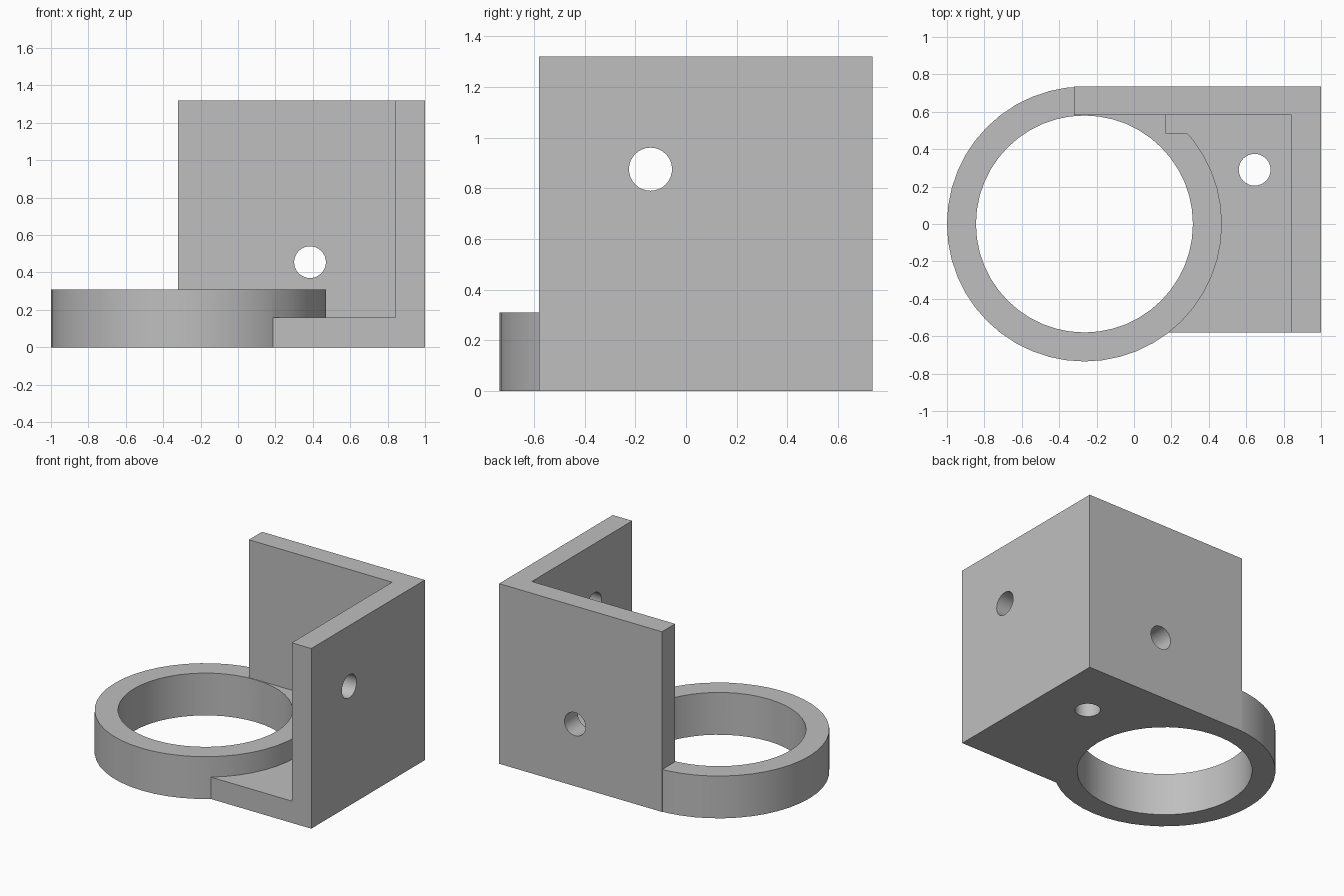
import bpy, bmesh, math
from mathutils import Matrix, Vector

default = bpy.data.objects.get("Cube")
if default:
    bpy.data.objects.remove(default, do_unlink=True)

# Single grey finish
grey = bpy.data.materials.new("plain grey")
grey.use_nodes = True
colour = (0.52, 0.52, 0.52, 1)
grey.diffuse_color = colour
grey.node_tree.nodes["Principled BSDF"].inputs["Base Color"].default_value = colour


def finish(bm, name):
    mesh = bpy.data.meshes.new(name)
    bmesh.ops.recalc_face_normals(bm, faces=bm.faces)
    bm.to_mesh(mesh)
    bm.free()
    mesh.materials.append(grey)
    obj = bpy.data.objects.new(name, mesh)
    bpy.context.collection.objects.link(obj)
    return obj


def prism(name, outline, z0, z1):
    bm = bmesh.new()
    face = bm.faces.new([bm.verts.new((x, y, z0)) for x, y in outline])
    moved = bmesh.ops.extrude_face_region(bm, geom=[face])["geom"]
    verts = [v for v in moved if isinstance(v, bmesh.types.BMVert)]
    bmesh.ops.translate(bm, verts=verts, vec=(0, 0, z1 - z0))
    return finish(bm, name)


def box(name, x0, x1, y0, y1, z0, z1):
    return prism(name, [(x0, y0), (x1, y0), (x1, y1), (x0, y1)], z0, z1)


def cylinder(name, centre, radius, depth, axis="Z", sides=48):
    bm = bmesh.new()
    turn = Vector((0, 0, 1)).rotation_difference(
        Vector([float(axis == a) for a in "XYZ"])).to_matrix().to_4x4()
    bmesh.ops.create_cone(bm, cap_ends=True, segments=sides, radius1=radius,
                          radius2=radius, depth=depth,
                          matrix=Matrix.Translation(centre) @ turn)
    return finish(bm, name)


def combine(target, tool, operation):
    mod = target.modifiers.new(operation.lower(), "BOOLEAN")
    mod.object, mod.operation, mod.solver = tool, operation, "EXACT"
    bpy.context.view_layer.objects.active = target
    bpy.ops.object.modifier_apply(modifier=mod.name)
    bpy.data.objects.remove(tool, do_unlink=True)


RING_X, OUTER, INNER = -0.265, 0.735, 0.58
FRONT, BACK, RIM, FLOOR, TOP = -0.58, 0.735, 0.31, 0.16, 1.32

# Ring body with its square corner relief above the floor
bracket = cylinder("ring_bracket", (RING_X, 0, RIM / 2), OUTER, RIM)
combine(bracket, box("corner_relief", 0.17, 0.6, 0.483, 0.9, FLOOR, 0.5), "DIFFERENCE")

# Floor plate and the two upright walls
combine(bracket, box("floor_plate", RING_X, 1, FRONT, BACK, 0, FLOOR), "UNION")
walls = [(-0.32, BACK), (-0.32, 0.583), (0.842, 0.583), (0.842, FRONT),
         (1, FRONT), (1, BACK)]
combine(bracket, prism("corner_walls", walls, 0, TOP), "UNION")

# Large bore and three screw holes
combine(bracket, cylinder("bore", (RING_X, 0, RIM / 2), INNER, 1), "DIFFERENCE")
for centre, axis in (((0.645, 0.29, 0), "Z"), ((0.385, 0.66, 0.455), "Y"),
                     ((0.92, -0.14, 0.875), "X")):
    combine(bracket, cylinder("screw_hole", centre, 0.085, 0.5, axis, 32), "DIFFERENCE")

bpy.ops.object.select_all(action="DESELECT")
bracket.select_set(True)
bpy.context.view_layer.objects.active = bracket
bpy.ops.object.shade_smooth_by_angle(angle=math.radians(30))
